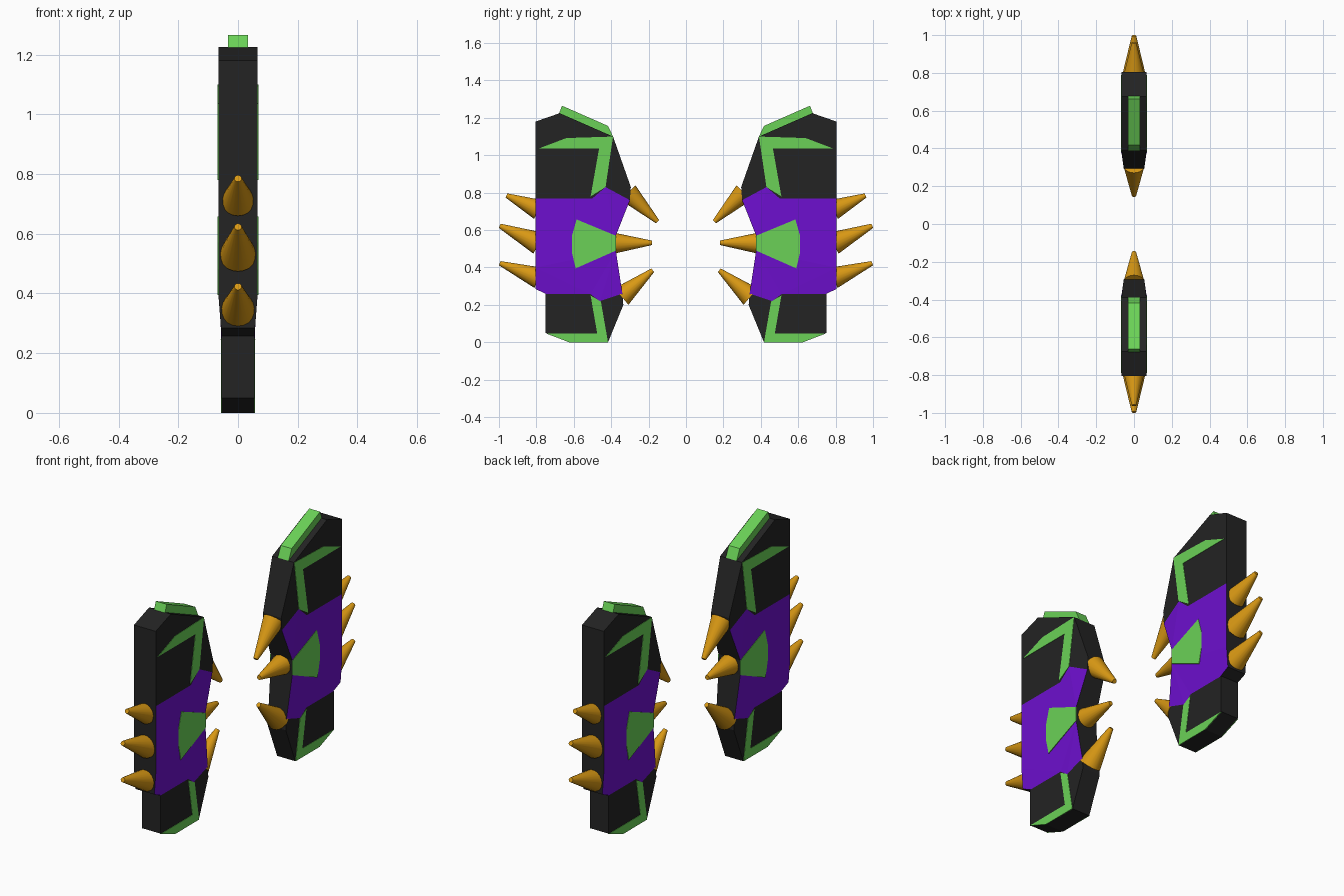
import bpy, bmesh
from mathutils import Vector

if "Cube" in bpy.data.objects:
    bpy.data.objects.remove(bpy.data.objects["Cube"])


def material(name, rgb):
    m = bpy.data.materials.new(name)
    m.diffuse_color = (*rgb, 1)
    m.use_nodes = True
    m.node_tree.nodes["Principled BSDF"].inputs["Base Color"].default_value = m.diffuse_color
    return m


BLACK = material("charcoal", (0.017, 0.017, 0.017))
GREEN = material("bright green", (0.145, 0.64, 0.095))
PURPLE = material("violet", (0.155, 0.005, 0.62))
GOLD = material("gold", (0.70, 0.32, 0.007))


def add_object(name, bm, mats):
    bmesh.ops.recalc_face_normals(bm, faces=bm.faces[:])
    me = bpy.data.meshes.new(name)
    bm.to_mesh(me)
    bm.free()
    for m in mats:
        me.materials.append(m)
    ob = bpy.data.objects.new(name, me)
    bpy.context.collection.objects.link(ob)
    return ob


def add_prism(bm, pts, x_of):
    """Prism along x: pts are (y, z, half width); x_of gives both x ends.
    Caps get material 0, the rim gets material 1."""
    rings = [[bm.verts.new((x, p[0], p[1])) for p, x in
              ((p, x_of(p[2])[k]) for p in pts)] for k in (0, 1)]
    caps = [bm.faces.new(r) for r in rings]
    n = len(pts)
    for i in range(n):
        j = (i + 1) % n
        f = bm.faces.new((rings[0][i], rings[0][j], rings[1][j], rings[1][i]))
        f.material_index = 1
    bmesh.ops.triangulate(bm, faces=caps)


def block(name, side, pts, hw, cap, rim):
    bm = bmesh.new()
    pts = [(side * p[0], p[1], p[2] if len(p) > 2 else hw) for p in pts]
    add_prism(bm, pts, lambda w: (-w, w))
    add_object(name, bm, (cap, rim))


def plates(name, side, pts, hw):
    """Thin painted plate on both broad faces."""
    bm = bmesh.new()
    pts = [(side * p[0], p[1], hw) for p in pts]
    for s in (-1, 1):
        add_prism(bm, pts, lambda w: (s * (w - 0.002), s * (w + 0.002)))
    add_object(name, bm, (GREEN, GREEN))


def spike(name, side, base, tip, r):
    a = Vector((0, side * base[0], base[1]))
    b = Vector((0, side * tip[0], tip[1]))
    d = b - a
    bm = bmesh.new()
    bmesh.ops.create_cone(bm, cap_ends=True, segments=20, radius1=r,
                          radius2=0.012, depth=d.length)
    rot = d.to_track_quat('Z', 'Y').to_matrix()
    for v in bm.verts:
        v.co = rot @ v.co + (a + b) / 2
    ob = add_object(name, bm, (GOLD,))
    bpy.context.view_layer.objects.active = ob
    bpy.ops.object.select_all(action='DESELECT')
    ob.select_set(True)
    bpy.ops.object.shade_smooth_by_angle()


W, N = 0.066, 0.055   # wide and narrow half thickness

for side, tag in ((1, "rear"), (-1, "front")):
    # dark upper block and its tapered inner edge
    block(tag + "_upper_block", side,
          [(0.805, 0.77), (0.805, 1.18), (0.675, 1.225), (0.39, 1.10),
           (0.43, 0.83), (0.50, 0.77)], W, BLACK, BLACK)
    block(tag + "_upper_inner_edge", side,
          [(0.39, 1.10, W), (0.43, 0.83, W), (0.30, 0.76, N),
           (0.295, 0.83, N)], W, BLACK, BLACK)
    # violet middle with dark rim
    block(tag + "_middle_block", side,
          [(0.805, 0.77), (0.50, 0.77), (0.43, 0.83), (0.375, 0.57),
           (0.375, 0.49), (0.805, 0.40)], W, PURPLE, BLACK)
    block(tag + "_middle_wing", side,
          [(0.43, 0.83, W), (0.30, 0.76, N), (0.375, 0.57, W)],
          W, PURPLE, BLACK)
    block(tag + "_middle_taper", side,
          [(0.805, 0.40, W), (0.375, 0.49, W), (0.34, 0.26, N),
           (0.46, 0.22, N), (0.51, 0.257, N), (0.745, 0.257, N),
           (0.805, 0.285, 0.057)], W, PURPLE, BLACK)
    # dark lower block
    block(tag + "_lower_block", side,
          [(0.75, 0.257), (0.75, 0.05), (0.625, 0), (0.417, 0),
           (0.335, 0.20), (0.34, 0.26), (0.46, 0.22), (0.51, 0.257)],
          N, BLACK, BLACK)
    # green cap strip on the sloping top
    block(tag + "_top_strip", side,
          [(0.68, 1.22), (0.663, 1.265), (0.417, 1.157), (0.39, 1.10)],
          0.033, GREEN, GREEN)
    # green painted bands and centre wedge
    plates(tag + "_upper_band", side,
           [(0.79, 1.035), (0.64, 1.092), (0.39, 1.10), (0.43, 0.83),
            (0.51, 0.78), (0.465, 1.035)], W)
    plates(tag + "_lower_band", side,
           [(0.51, 0.25), (0.455, 0.218), (0.417, 0), (0.625, 0),
            (0.75, 0.048), (0.475, 0.048)], N)
    plates(tag + "_centre_wedge", side,
           [(0.585, 0.657), (0.375, 0.57), (0.375, 0.49), (0.59, 0.395),
            (0.61, 0.48), (0.61, 0.57)], W)
    # gold spikes on the outer and inner edges
    for i, (base, tip, r) in enumerate((
            ((0.79, 0.71), (0.96, 0.785), 0.055),
            ((0.79, 0.53), (0.996, 0.623), 0.062),
            ((0.79, 0.345), (0.996, 0.423), 0.058))):
        spike(f"{tag}_outer_spike_{i + 1}", side, base, tip, r)
    for i, (base, tip, r) in enumerate((
            ((0.31, 0.80), (0.152, 0.645), 0.056),
            ((0.385, 0.53), (0.182, 0.532), 0.056),
            ((0.345, 0.245), (0.178, 0.385), 0.058))):
        spike(f"{tag}_inner_spike_{i + 1}", side, base, tip, r)
